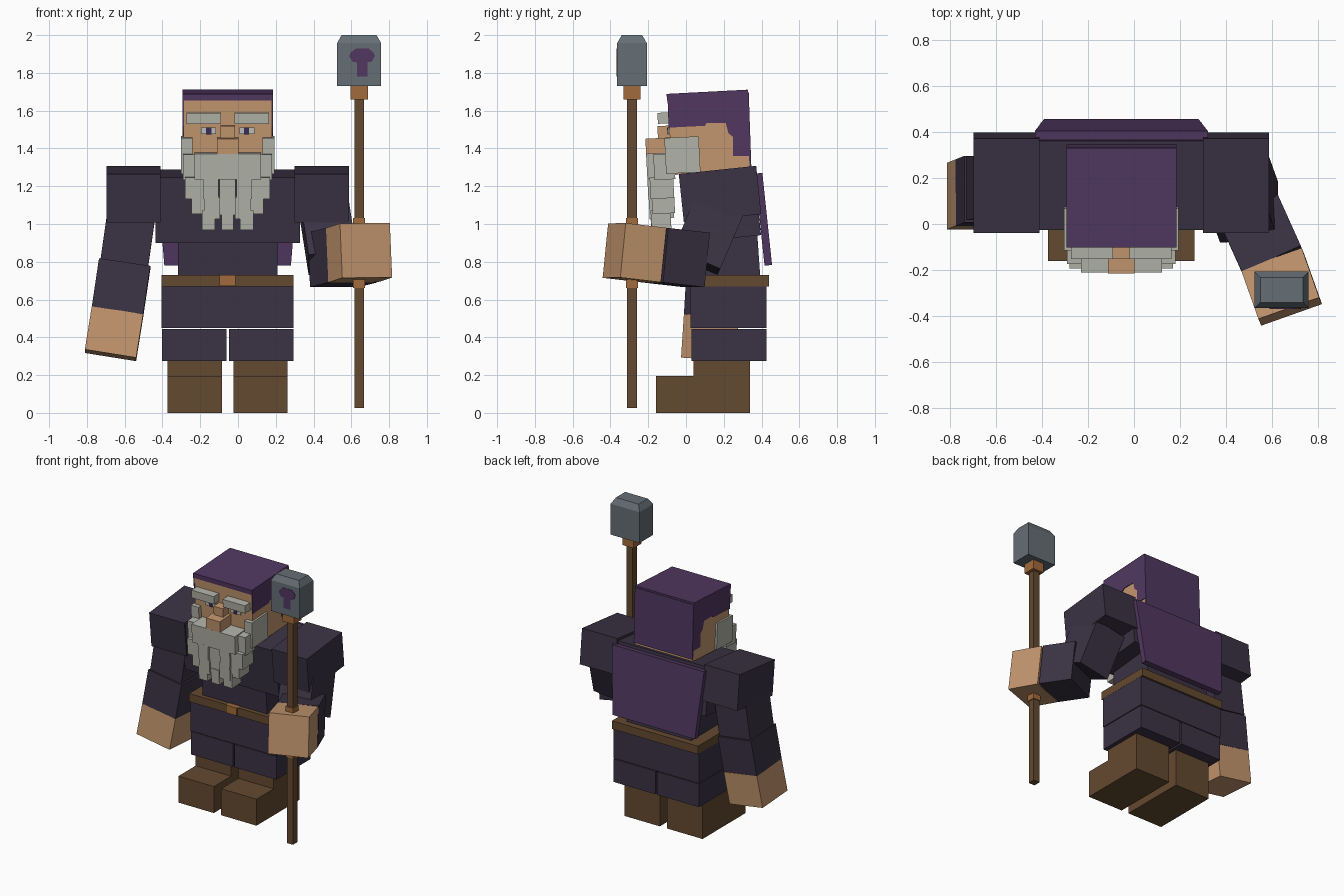
import bpy, bmesh, math
from mathutils import Vector, Matrix

if "Cube" in bpy.data.objects:
    bpy.data.objects.remove(bpy.data.objects["Cube"])

CX = -0.055  # symmetry line of the body


def material(name, r, g, b):
    m = bpy.data.materials.new(name)
    m.diffuse_color = [(c / 255) ** 2.2 for c in (r, g, b)] + [1]
    m.use_nodes = True
    m.node_tree.nodes["Principled BSDF"].inputs["Base Color"].default_value = m.diffuse_color
    return m


CLOTH = material("dark_cloth", 61, 54, 70)
PURPLE = material("purple_cloth", 82, 58, 97)
SKIN = material("skin", 194, 149, 110)
HAIR = material("grey_hair", 176, 177, 166)
LEATHER = material("brown_leather", 100, 75, 52)
COPPER = material("copper", 160, 106, 62)
STEEL = material("steel", 101, 110, 116)
DARK = material("eye_violet", 62, 48, 88)
WHITE = material("eye_white", 190, 190, 188)


def make(name, verts, faces, mat, matrix=Matrix()):
    bm = bmesh.new()
    vs = [bm.verts.new(matrix @ Vector(v)) for v in verts]
    for f in faces:
        bm.faces.new([vs[i] for i in f])
    bmesh.ops.recalc_face_normals(bm, faces=bm.faces[:])
    me = bpy.data.meshes.new(name)
    bm.to_mesh(me)
    bm.free()
    me.materials.append(mat)
    ob = bpy.data.objects.new(name, me)
    bpy.context.collection.objects.link(ob)
    return ob


CUBE = [(0, 1, 2, 3), (4, 5, 6, 7), (0, 1, 5, 4), (1, 2, 6, 5), (2, 3, 7, 6), (3, 0, 4, 7)]
RING = [(-1, -1), (1, -1), (1, 1), (-1, 1)]


def solid(name, size, mat, matrix, top=(1, 1)):
    """Cuboid around the matrix origin, with an optional scaled top."""
    w, d, h = (s / 2 for s in size)
    v = [(a * w, b * d, -h) for a, b in RING]
    v += [(a * w * top[0], b * d * top[1], h) for a, b in RING]
    return make(name, v, CUBE, mat, matrix)


def box(name, x, y, z, mat, tilt=0, top=(1, 1)):
    """Cuboid from three ranges; tilt in degrees raises the back."""
    c = Vector([(r[0] + r[1]) / 2 for r in (x, y, z)])
    m = Matrix.Translation(c) @ Matrix.Rotation(math.radians(tilt), 4, 'X')
    return solid(name, [r[1] - r[0] for r in (x, y, z)], mat, m, top)


def pair(name, off, y, z, mat, tilt=0):
    """Left and right copies mirrored on the body line."""
    box(name + "_right", (CX - off[1], CX - off[0]), y, z, mat, tilt)
    box(name + "_left", (CX + off[0], CX + off[1]), y, z, mat, tilt)


def mid(name, half, y, z, mat, tilt=0, top=(1, 1)):
    return box(name, (CX - half, CX + half), y, z, mat, tilt, top)


def limb(name, a, b, w, d, mat, side=(1, 0, 0)):
    """Cuboid running from point a to point b."""
    a, b = Vector(a), Vector(b)
    z = (b - a).normalized()
    x = Vector(side)
    x = (x - z * x.dot(z)).normalized()
    m = Matrix((x, z.cross(x), z)).transposed().to_4x4()
    return solid(name, (w, d, (b - a).length), mat, Matrix.Translation((a + b) / 2) @ m)


def plate(name, pts, place, thick, mat):
    """Flat outline extruded between two depths."""
    n = len(pts)
    v = [place(p, t) for t in thick for p in pts]
    f = [tuple(range(n)), tuple(range(n, 2 * n))]
    f += [(i, (i + 1) % n, (i + 1) % n + n, i + n) for i in range(n)]
    return make(name, v, f, mat)


# Boots and trousers
pair("boot_shaft", (0.03, 0.318), (0.04, 0.34), (0.19, 0.30), LEATHER)
pair("boot_foot", (0.03, 0.318), (-0.16, 0.34), (0, 0.195), LEATHER)
pair("trouser_leg", (0.007, 0.348), (0.028, 0.425), (0.275, 0.445), CLOTH)
mid("tunic_skirt", 0.349, (0.025, 0.425), (0.45, 0.69), CLOTH)

# Belt and torso
mid("belt", 0.35, (0.01, 0.44), (0.67, 0.73), LEATHER)
mid("buckle", 0.043, (0.002, 0.05), (0.673, 0.73), COPPER)
mid("waist", 0.263, (0.035, 0.385), (0.70, 0.96), CLOTH, 4)
mid("chest", 0.383, (-0.01, 0.38), (0.92, 1.268), CLOTH, 6)
mid("cape", 0.335, (0.39, 0.43), (0.78, 1.27), PURPLE, 6, (1.12, 1))
pair("shoulder", (0.355, 0.642), (-0.026, 0.386), (1.03, 1.287), CLOTH, 6)

# Hanging arm
limb("right_upper_arm", (-0.558, 0.16, 1.10), (-0.602, 0.155, 0.79), 0.255, 0.275, CLOTH)
limb("right_forearm", (-0.60, 0.15, 0.79), (-0.638, 0.135, 0.535), 0.275, 0.29, CLOTH)
limb("right_hand", (-0.638, 0.135, 0.535), (-0.675, 0.12, 0.305), 0.275, 0.29, SKIN)

# Arm holding the staff
out = (0.92, 0.388, 0)
limb("left_upper_arm", (0.455, 0.175, 1.09), (0.50, 0.05, 0.80), 0.255, 0.27, CLOTH)
limb("left_forearm", (0.503, 0.055, 0.81), (0.602, -0.165, 0.835), 0.28, 0.29, CLOTH, out)
limb("left_hand", (0.602, -0.165, 0.835), (0.678, -0.38, 0.86), 0.28, 0.29, SKIN, out)

# Head with a close cap
mid("head", 0.234, (-0.086, 0.328), (1.27, 1.68), SKIN, 3)
mid("cap_top", 0.239, (-0.102, 0.328), (1.665, 1.70), PURPLE, 3)
mid("cap_back", 0.239, (0.329, 0.339), (1.30, 1.70), PURPLE, 2)
CAP = [(-0.092, 1.51), (0.10, 1.52), (0.11, 1.535), (0.21, 1.535), (0.225, 1.48), (0.25, 1.46),
       (0.25, 1.36), (0.342, 1.36), (0.33, 1.70), (-0.098, 1.675)]
for s, label in ((-1, "right"), (1, "left")):
    plate("cap_side_" + label, CAP, lambda p, t: (CX + s * t, p[0], p[1]), (0.232, 0.239), PURPLE)

# Face
mid("nose", 0.057, (-0.213, -0.07), (1.365, 1.455), SKIN, 3)
mid("nose_bridge", 0.038, (-0.15, -0.07), (1.45, 1.52), SKIN, 3)
pair("eyebrow", (0.036, 0.218), (-0.15, -0.08), (1.532, 1.59), HAIR, 3)
pair("eye", (0.062, 0.142), (-0.096, -0.088), (1.477, 1.51), WHITE, 3)
pair("pupil", (0.086, 0.114), (-0.099, -0.091), (1.475, 1.512), DARK, 3)

# Beard of overlapping blocks: offset range, depth range, height range
BEARD = [
    ((0.186, 0.248), (-0.11, 0.072), (1.27, 1.46)),
    ((0.175, 0.235), (-0.17, -0.06), (1.235, 1.37)),
    ((0.0, 0.176), (-0.208, -0.08), (1.24, 1.375)),
    ((0.125, 0.225), (-0.19, -0.065), (1.135, 1.25)),
    ((0.048, 0.13), (-0.202, -0.07), (1.135, 1.245)),
    ((0.12, 0.19), (-0.18, -0.06), (1.055, 1.145)),
    ((0.04, 0.125), (-0.195, -0.065), (1.03, 1.145)),
    ((0.066, 0.136), (-0.185, -0.08), (0.972, 1.075)),
]
for i, (off, y, z) in enumerate(BEARD):
    pair("beard_block_%d" % i, off, y, z, HAIR, 3)
mid("beard_middle", 0.043, (-0.19, -0.07), (1.10, 1.25), HAIR, 3)
mid("beard_lower", 0.045, (-0.185, -0.07), (1.05, 1.14), HAIR, 3)
mid("beard_tip", 0.032, (-0.187, -0.08), (0.972, 1.08), HAIR, 3)

# Staff
SX, SY = 0.641, -0.286


def staff(name, w, d, z, mat, top=(1, 1)):
    return box(name, (SX - w, SX + w), (SY - d, SY + d), z, mat, 0, top)


staff("staff_shaft", 0.025, 0.026, (0.025, 1.67), LEATHER)
staff("grip_ring_upper", 0.031, 0.032, (0.96, 1.033), COPPER)
staff("grip_ring_lower", 0.031, 0.032, (0.66, 0.74), COPPER)
staff("staff_collar", 0.046, 0.046, (1.66, 1.73), COPPER)
staff("staff_head", 0.117, 0.079, (1.73, 1.957), STEEL)
staff("staff_head_cap", 0.117, 0.079, (1.957, 2.0), STEEL, (0.79, 0.68))

# Hammer-shaped emblem painted on the staff head
HALF = [(0.028, 1.78), (0.028, 1.855), (0.052, 1.86), (0.068, 1.89), (0.06, 1.908), (0.035, 1.928)]
EMBLEM = [(SX + 0.016 + a, b) for a, b in HALF] + [(SX + 0.016 - a, b) for a, b in reversed(HALF)]
plate("emblem", EMBLEM, lambda p, t: (p[0], t, p[1]), (-0.368, -0.362), PURPLE)
